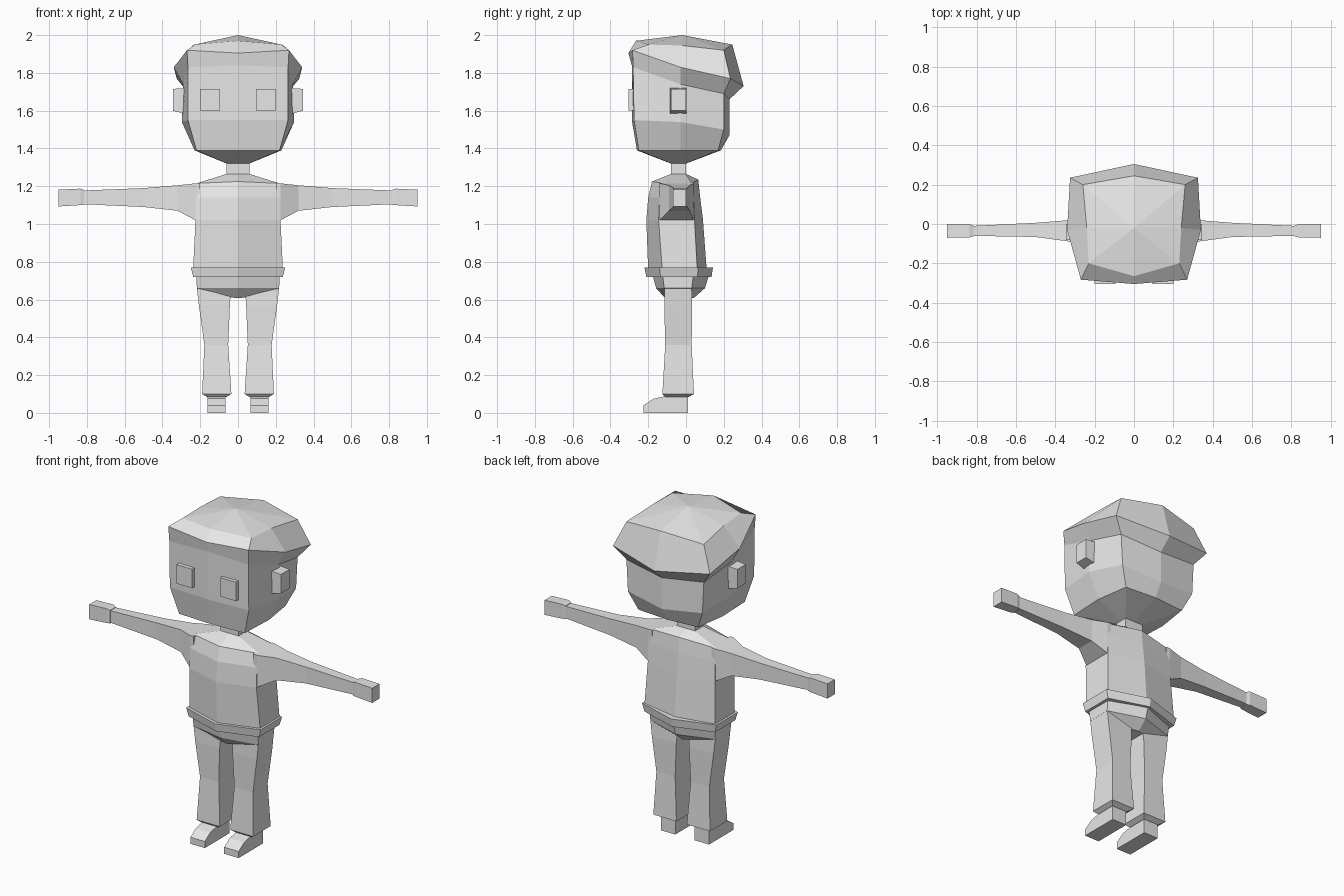
import bpy, bmesh

mat = bpy.data.materials.new("plain grey")
mat.diffuse_color = (0.8, 0.8, 0.8, 1)


def loft(name, rings, tip=None, mirror=False):
    """Skin rings of equal point count; close both ends (end may be a tip point)."""
    bm = bmesh.new()
    rows = [[bm.verts.new(p) for p in r] for r in rings]
    n = len(rows[0])
    for a, b in zip(rows, rows[1:]):
        for i in range(n):
            j = (i + 1) % n
            bm.faces.new((a[i], a[j], b[j], b[i]))
    bm.faces.new(rows[0][::-1])
    if tip:
        t = bm.verts.new(tip)
        for i in range(n):
            bm.faces.new((rows[-1][i], rows[-1][(i + 1) % n], t))
    else:
        bm.faces.new(rows[-1])
    bmesh.ops.recalc_face_normals(bm, faces=bm.faces)
    me = bpy.data.meshes.new(name)
    bm.to_mesh(me)
    bm.free()
    me.materials.append(mat)
    ob = bpy.data.objects.new(name, me)
    bpy.context.collection.objects.link(ob)
    if mirror:
        ob.modifiers.new("mirror", 'MIRROR')
    return ob


def sym(half):
    """Right half outline from front centre to back centre, completed on the left."""
    return half + [(-x, y, z) for x, y, z in half[-2:0:-1]]


def band(z, front, x, y0, y1, back):
    """Six-sided body section."""
    return sym([(0, front, z), (x, y0, z), (x, y1, z), (0, back, z)])


def rect_z(z, x0, x1, y0, y1):
    return [(x0, y0, z), (x1, y0, z), (x1, y1, z), (x0, y1, z)]


def rect_x(x, y0, y1, z0, z1):
    return [(x, y0, z0), (x, y1, z0), (x, y1, z1), (x, y0, z1)]


# Head with overhanging hair cap
loft("head_and_hair", [
    sym([(0, -.08, 1.32), (.06, -.08, 1.32), (.06, -.04, 1.32), (.06, 0, 1.32), (0, 0, 1.32)]),
    sym([(0, -.26, 1.39), (.22, -.25, 1.39), (.23, -.03, 1.39), (.2, .17, 1.39), (0, .185, 1.39)]),
    sym([(0, -.287, 1.55), (.265, -.275, 1.55), (.297, -.03, 1.54), (.25, .2, 1.5), (0, .23, 1.47)]),
    sym([(0, -.287, 1.84), (.265, -.28, 1.83), (.29, -.03, 1.74), (.26, .2, 1.69), (0, .23, 1.66)]),
    sym([(0, -.305, 1.905), (.27, -.283, 1.92), (.34, -.03, 1.83), (.325, .235, 1.77), (0, .305, 1.73)]),
    sym([(0, -.265, 1.97), (.23, -.2, 1.95), (.24, -.02, 1.945), (.26, .2, 1.92), (0, .245, 1.95)]),
], tip=(0, -.02, 2.0))

# Eyes and ears
loft("eye", [rect_x(.095, -.305, -.27, 1.6, 1.715), rect_x(.2, -.305, -.27, 1.6, 1.715)], mirror=True)
loft("ear", [rect_x(.27, -.085, .005, 1.58, 1.72), rect_x(.345, -.08, 0, 1.6, 1.715)], mirror=True)

# Neck
loft("neck", [rect_z(1.24, -.06, .06, -.08, 0), rect_z(1.34, -.06, .06, -.08, 0)])

# Sweater body
loft("torso", [
    band(.75, -.2, .238, -.125, .06, .11),
    band(1.02, -.21, .225, -.145, .045, .09),
    sym([(0, -.2, 1.14), (.225, -.14, 1.14), (.225, .04, 1.14), (0, .075, 1.14)]),
    sym([(0, -.18, 1.225), (.22, -.115, 1.215), (.22, .03, 1.215), (0, .065, 1.235)]),
    band(1.265, -.08, .06, -.08, 0, 0),
])

# Sleeves, hands
loft("sleeve", [
    rect_x(.2, -.14, .04, 1.02, 1.217),
    rect_x(.225, -.14, .04, 1.02, 1.215),
    rect_x(.32, -.09, .02, 1.07, 1.205),
    rect_x(.5, -.066, .006, 1.09, 1.19),
    rect_x(.825, -.06, -.01, 1.105, 1.177),
], mirror=True)
loft("hand", [
    rect_x(.815, -.062, -.008, 1.1, 1.18),
    rect_x(.835, -.068, -.002, 1.1, 1.187),
    rect_x(.95, -.07, 0, 1.093, 1.182),
], mirror=True)

# Sweater hem
loft("hem", [
    band(.72, -.21, .237, -.135, .06, .135),
    band(.77, -.22, .25, -.14, .065, .143),
])

# Hips
loft("hips", [
    sym([(0, -.11, .607), (.04, -.105, .612), (.04, .025, .612), (0, .04, .607)]),
    band(.66, -.158, .218, -.115, .03, .1),
    band(.74, -.18, .22, -.125, .04, .125),
])

# Trouser legs
top = [(.04, -.112, .615), (.218, -.115, .665), (.218, .03, .665), (.04, .028, .615)]
loft("leg", [
    rect_z(.085, .06, .165, -.11, .015),
    rect_z(.1, .035, .19, -.125, .042),
    rect_z(.36, .052, .178, -.11, .03),
    rect_z(.57, .043, .207, -.115, .032),
    top,
], mirror=True)

# Shoes
shoe = [(-.225, 0), (.01, 0), (.01, .1), (-.1, .09), (-.172, .075), (-.225, .04)]
loft("shoe", [[(x, y, z) for y, z in shoe] for x in (.065, .162)], mirror=True)
